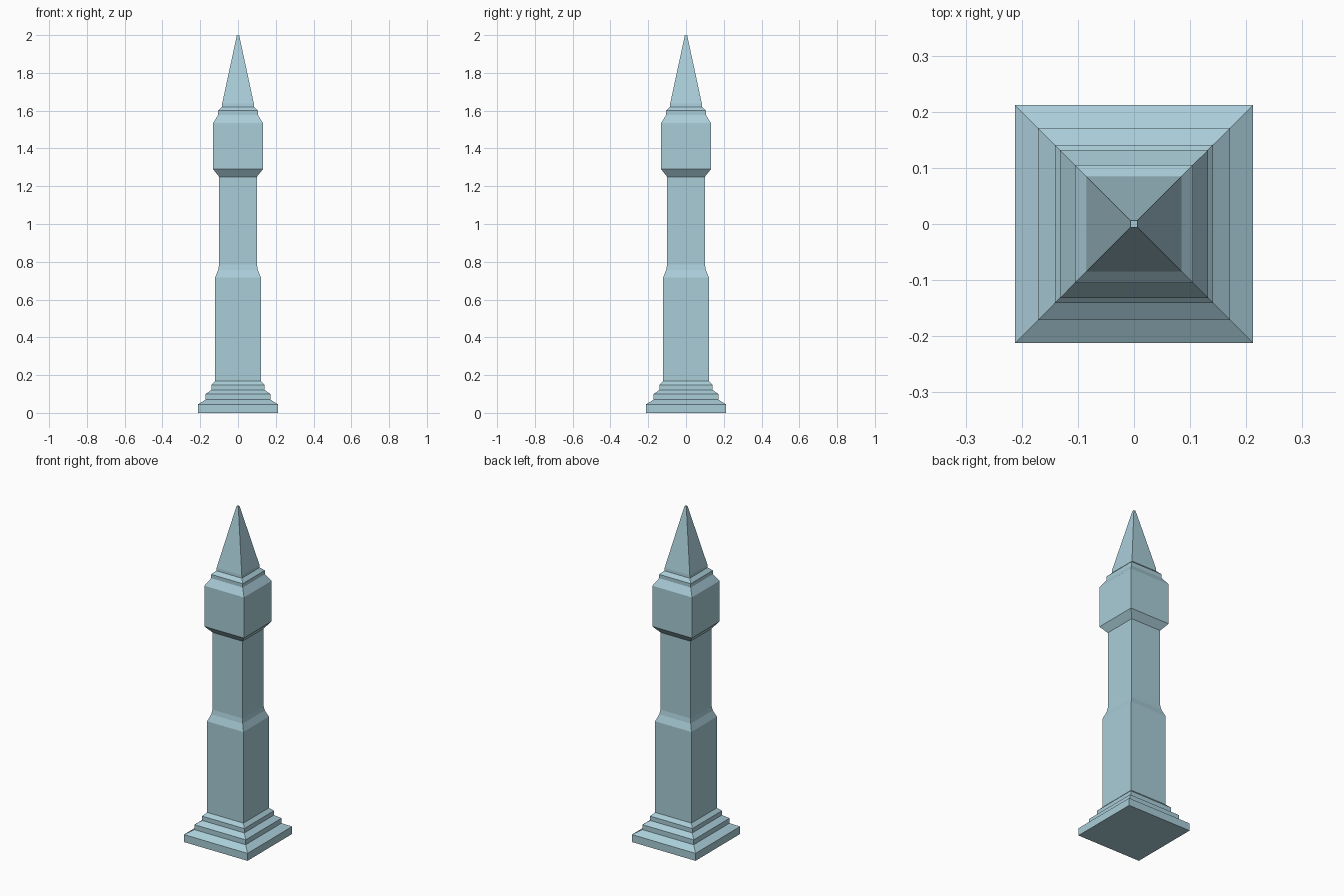
import bpy
import bmesh

cube = bpy.data.objects.get("Cube")
if cube:
    bpy.data.objects.remove(cube, do_unlink=True)

# Pale blue stone
stone = bpy.data.materials.new("pale_blue_stone")
stone.use_nodes = True
colour = (0.40, 0.61, 0.69, 1.0)
stone.diffuse_color = colour
stone.node_tree.nodes["Principled BSDF"].inputs["Base Color"].default_value = colour


def square_tier(name, profile, cap_bottom=False, cap_top=False):
    """Loft square rings through (half width, height) pairs."""
    bm = bmesh.new()
    corners = ((-1, -1), (1, -1), (1, 1), (-1, 1))
    rings = [[bm.verts.new((r * x, r * y, z)) for x, y in corners]
             for r, z in profile]
    for low, high in zip(rings, rings[1:]):
        for i in range(4):
            j = (i + 1) % 4
            bm.faces.new((low[i], low[j], high[j], high[i]))
    if cap_bottom:
        bm.faces.new(rings[0][::-1])
    if cap_top:
        bm.faces.new(rings[-1])
    mesh = bpy.data.meshes.new(name)
    bm.to_mesh(mesh)
    bm.free()
    mesh.materials.append(stone)
    obj = bpy.data.objects.new(name, mesh)
    bpy.context.collection.objects.link(obj)
    return obj


# Stepped plinth
square_tier("plinth", [(0.212, 0), (0.212, 0.045), (0.171, 0.07), (0.171, 0.10),
                       (0.141, 0.122), (0.141, 0.148), (0.121, 0.168)],
            cap_bottom=True)

# Lower shaft and the collar above it
square_tier("lower_shaft", [(0.121, 0.168), (0.121, 0.717)])
square_tier("collar", [(0.121, 0.717), (0.105, 0.757), (0.10, 0.785)])

# Upper shaft
square_tier("upper_shaft", [(0.10, 0.785), (0.10, 1.25)])

# Wide top chamber with flared underside
square_tier("top_chamber", [(0.10, 1.25), (0.132, 1.29), (0.132, 1.535)])

# Stepped roof
square_tier("stepped_roof", [(0.132, 1.535), (0.105, 1.577), (0.105, 1.60),
                             (0.085, 1.62), (0.084, 1.637)])

# Pointed spire
square_tier("spire", [(0.084, 1.637), (0.006, 2.0)], cap_top=True)
